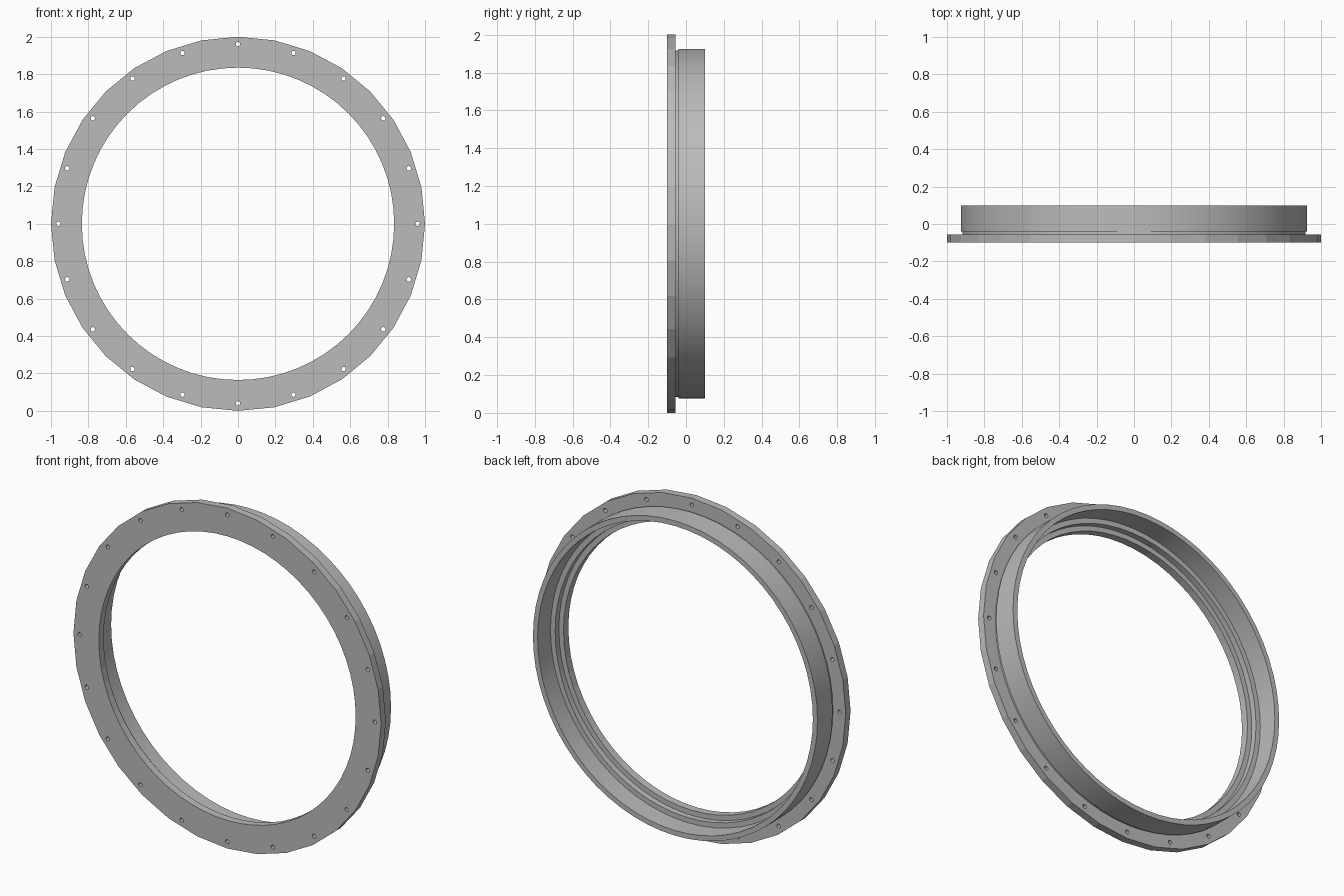
import bpy, bmesh, math
from mathutils import Matrix

if "Cube" in bpy.data.objects:
    bpy.data.objects.remove(bpy.data.objects["Cube"])

grey = bpy.data.materials.new("plain grey")
grey.use_nodes = True
GREY = (0.5, 0.5, 0.5, 1)
grey.diffuse_color = GREY
grey.node_tree.nodes["Principled BSDF"].inputs["Base Color"].default_value = GREY


def add_object(name, bm, smooth):
    bmesh.ops.recalc_face_normals(bm, faces=bm.faces)
    mesh = bpy.data.meshes.new(name)
    bm.to_mesh(mesh)
    bm.free()
    mesh.materials.append(grey)
    obj = bpy.data.objects.new(name, mesh)
    bpy.context.collection.objects.link(obj)
    if smooth:
        bpy.ops.object.select_all(action="DESELECT")
        obj.select_set(True)
        bpy.context.view_layer.objects.active = obj
        bpy.ops.object.shade_smooth_by_angle(angle=math.radians(30))
    return obj


def lathe(name, profile, segments, smooth, facet=None):
    """Spin a closed (radius, y) profile; points beyond radius facet get half the sides."""
    bm = bmesh.new()
    rings = []
    for i in range(segments):
        a = 2 * math.pi * i / segments
        flat = math.cos(2 * math.pi / segments) if i % 2 else 1
        ring = []
        for r, y in profile:
            if facet and r > facet:
                r *= flat
            ring.append(bm.verts.new((r * math.cos(a), y, 1 + r * math.sin(a))))
        rings.append(ring)
    n = len(profile)
    for i in range(segments):
        p, q = rings[i], rings[(i + 1) % segments]
        for j in range(n):
            k = (j + 1) % n
            bm.faces.new((p[j], p[k], q[k], q[j]))
    return add_object(name, bm, smooth)


# Front flange: 32-sided outside, round opening
flange = lathe("flange", [(0.835, -0.1), (1, -0.1), (1, -0.055), (0.835, -0.055)],
               64, False, facet=0.95)

# Ring of bolt holes through the flange
bm = bmesh.new()
for i in range(20):
    a = 2 * math.pi * i / 20
    place = Matrix.Translation((0.96 * math.cos(a), -0.08, 1 + 0.96 * math.sin(a)))
    bmesh.ops.create_cone(bm, cap_ends=True, segments=12, radius1=0.012, radius2=0.012,
                          depth=0.2, matrix=place @ Matrix.Rotation(math.pi / 2, 4, "X"))
cutter = add_object("bolt_hole_cutter", bm, False)
cutter.hide_render = True
cutter.hide_viewport = True
holes = flange.modifiers.new("bolt_holes", "BOOLEAN")
holes.operation = "DIFFERENCE"
holes.solver = "EXACT"
holes.object = cutter

# Narrow neck behind the flange, with the middle inner step
lathe("neck", [(0.865, -0.055), (0.917, -0.055), (0.917, -0.04), (0.925, -0.04),
               (0.925, -0.02), (0.865, -0.02)], 64, True)

# Thin cylindrical rim reaching back
lathe("rim", [(0.895, -0.02), (0.925, -0.02), (0.925, 0.1), (0.895, 0.1)], 64, True)
